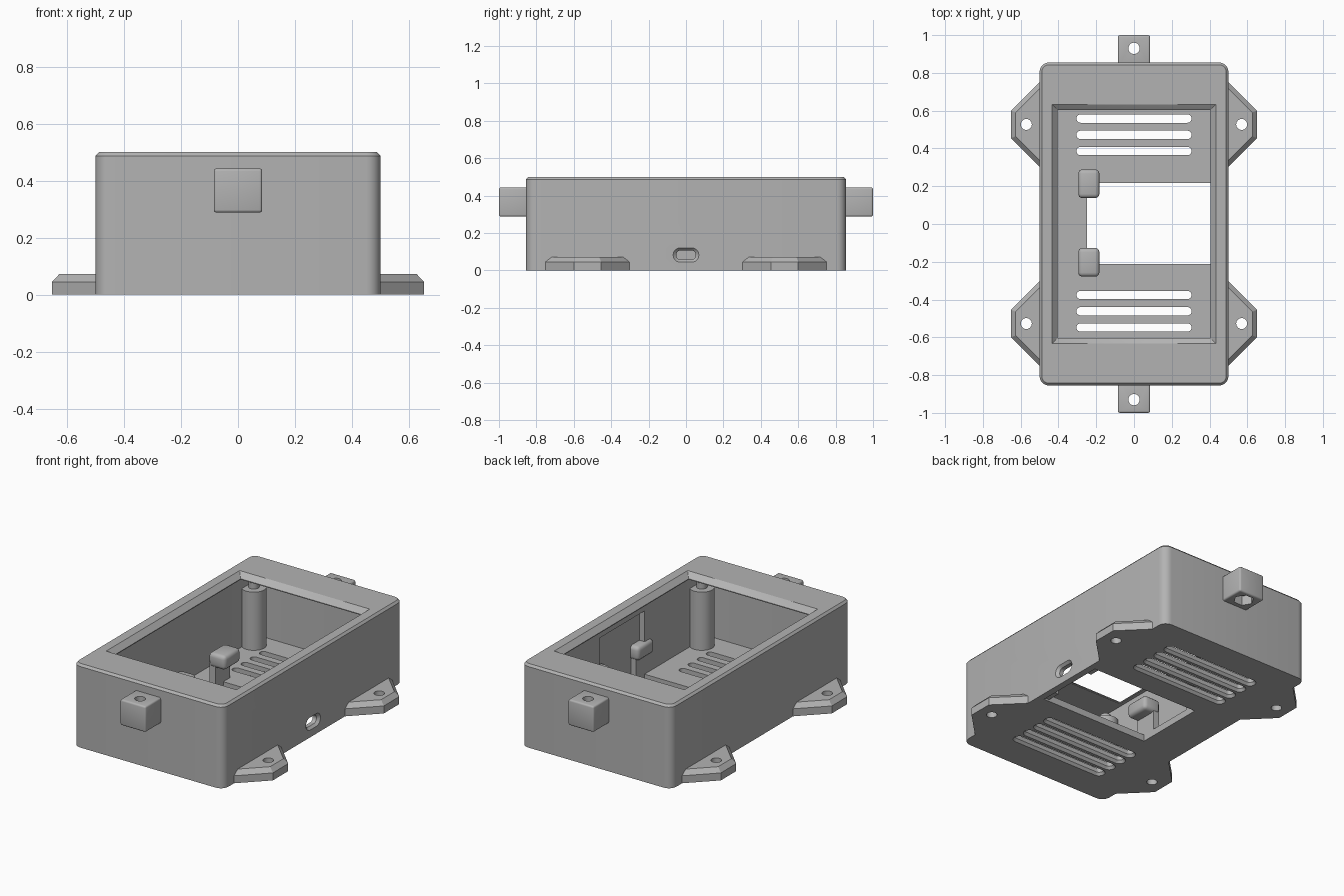
import bpy, bmesh, math

cube = bpy.data.objects.get("Cube")
if cube:
    bpy.data.objects.remove(cube, do_unlink=True)

grey = bpy.data.materials.new("plain_grey")
grey.use_nodes = True
COLOUR = (0.45, 0.45, 0.45, 1)
grey.diffuse_color = COLOUR
grey.node_tree.nodes["Principled BSDF"].inputs["Base Color"].default_value = COLOUR


def rounded(cx, cy, hx, hy, r, steps=6):
    """Outline of a rounded rectangle; r equal to hx or hy gives a slot end."""
    pts = []
    for i, (sx, sy) in enumerate([(1, 1), (-1, 1), (-1, -1), (1, -1)]):
        for k in range(steps + 1):
            a = (i + k / steps) * math.pi / 2
            pts.append((cx + sx * (hx - r) + r * math.cos(a),
                        cy + sy * (hy - r) + r * math.sin(a)))
    return pts


def circle(cx, cy, r, n=24):
    return [(cx + r * math.cos(i * math.tau / n), cy + r * math.sin(i * math.tau / n))
            for i in range(n)]


def loft(name, rings, along_x=False):
    """Solid through a stack of (outline, height) rings."""
    bm = bmesh.new()
    layers = []
    for outline, h in rings:
        layers.append([bm.verts.new((h, u, v) if along_x else (u, v, h)) for u, v in outline])
    n = len(layers[0])
    for low, high in zip(layers, layers[1:]):
        for i in range(n):
            j = (i + 1) % n
            bm.faces.new((low[i], low[j], high[j], high[i]))
    bm.faces.new(layers[0][::-1])
    bm.faces.new(layers[-1])
    bmesh.ops.remove_doubles(bm, verts=bm.verts, dist=1e-5)
    bmesh.ops.recalc_face_normals(bm, faces=bm.faces)
    mesh = bpy.data.meshes.new(name)
    bm.to_mesh(mesh)
    bm.free()
    mesh.materials.append(grey)
    ob = bpy.data.objects.new(name, mesh)
    bpy.context.collection.objects.link(ob)
    return ob


def box(name, x0, x1, y0, y1, z0, z1):
    return loft(name, [([(x0, y0), (x1, y0), (x1, y1), (x0, y1)], z) for z in (z0, z1)])


def activate(ob):
    bpy.ops.object.select_all(action='DESELECT')
    ob.select_set(True)
    bpy.context.view_layer.objects.active = ob


def cut(ob, cutter):
    cutter.hide_render = True
    mod = ob.modifiers.new("cut", 'BOOLEAN')
    mod.operation, mod.solver, mod.object = 'DIFFERENCE', 'EXACT', cutter
    activate(ob)
    bpy.ops.object.modifier_apply(modifier=mod.name)
    bpy.data.objects.remove(cutter, do_unlink=True)


def bevel(ob, width, segments=3):
    mod = ob.modifiers.new("bevel", 'BEVEL')
    mod.width, mod.segments = width, segments
    activate(ob)
    bpy.ops.object.modifier_apply(modifier=mod.name)


def smooth(ob):
    activate(ob)
    bpy.ops.object.shade_smooth_by_angle(angle=math.radians(30))


FLOOR, LID = 0.04, 0.465

# Case shell with chamfered top edge
case = loft("case", [(rounded(0, 0, 0.5, 0.855, 0.05), 0),
                     (rounded(0, 0, 0.5, 0.855, 0.05), 0.487),
                     (rounded(0, 0, 0.488, 0.843, 0.038), 0.5)])
cut(case, loft("cavity", [(rounded(0, 0, 0.425, 0.815, 0.02), z) for z in (FLOOR, LID)]))

# Display opening with sloped rim
inner, outer = rounded(0, 0, 0.404, 0.603, 0.001, 1), rounded(0, 0, 0.434, 0.635, 0.001, 1)
cut(case, loft("opening", [(inner, 0.4), (inner, 0.47), (outer, 0.501)]))

# Floor hatch and thinned wall beside it
cut(case, box("hatch", -0.25, 0.46, -0.213, 0.217, -0.1, FLOOR + 0.02))
cut(case, box("wall_recess", 0.38, 0.46, -0.213, 0.217, 0.02, 0.42))

# Cable port in the side wall
wide, narrow = rounded(0, 0.082, 0.07, 0.039, 0.038), rounded(0, 0.082, 0.052, 0.025, 0.024)
cut(case, loft("port", [(narrow, 0.43), (narrow, 0.485), (wide, 0.501)], along_x=True))

# Two groups of vent slots, flared on the underside
for side in (1, -1):
    for k in range(4):
        y = 0.005 + side * (0.381 + 0.086 * k)
        slot, flare = rounded(0, y, 0.305, 0.022, 0.0219), rounded(0, y, 0.318, 0.035, 0.0349)
        cut(case, loft("vent", [(flare, -0.001), (slot, 0.015), (slot, FLOOR + 0.02)]))
smooth(case)

# Corner mounting feet
for sx, side in ((1, "left"), (-1, "right")):
    for sy, end in ((1, "back"), (-1, "front")):
        def outline(x, wide_y, tip_y):
            return [(sx * px, sy * 0.527 + py) for px, py in
                    ((0.49, -wide_y), (x, -tip_y), (x, tip_y), (0.49, wide_y))]
        full, inset = outline(0.652, 0.235, 0.073), outline(0.627, 0.2, 0.063)
        foot = loft(f"foot_{end}_{side}", [(full, 0), (full, 0.045), (inset, 0.072)])
        cut(foot, loft("screw_hole", [(circle(sx * 0.57, sy * 0.527, 0.029), z)
                                      for z in (-0.1, 0.2)]))
        smooth(foot)

        # Board pillar with locating peg
        px, py = sx * 0.385, sy * 0.7
        pillar = loft(f"pillar_{end}_{side}",
                      [(circle(px, py, 0.07), FLOOR - 0.01), (circle(px, py, 0.07), 0.39),
                       (circle(px, py, 0.03), 0.39), (circle(px, py, 0.03), 0.425)])
        smooth(pillar)

# End lugs with a bolt hole and hexagonal nut pocket
for sy, end in ((1, "back"), (-1, "front")):
    lug = box(f"lug_{end}", -0.085, 0.085, *sorted((sy * 0.83, sy)), 0.288, 0.443)
    bevel(lug, 0.01)
    cut(lug, loft("bolt_hole", [(circle(0, sy * 0.93, 0.03), z) for z in (0.2, 0.5)]))
    cut(lug, loft("nut_pocket", [(circle(0, sy * 0.93, 0.056, 6), z) for z in (0.2, 0.345)]))
    smooth(lug)

# Snap clips: a thin stem with a rounded overhanging head
for y, end in ((0.213, "back"), (-0.203, "front")):
    for side, head, stem in (("right", (-0.295, -0.183), (-0.29, -0.25)),
                             ("left", (0.405, 0.48), (0.425, 0.47))):
        cap = box(f"clip_head_{end}_{side}", *head, y - 0.076, y + 0.076, 0.15, 0.235)
        bevel(cap, 0.022)
        smooth(cap)
        box(f"clip_stem_{end}_{side}", *stem, y - 0.07, y + 0.07, 0.01, 0.17)
